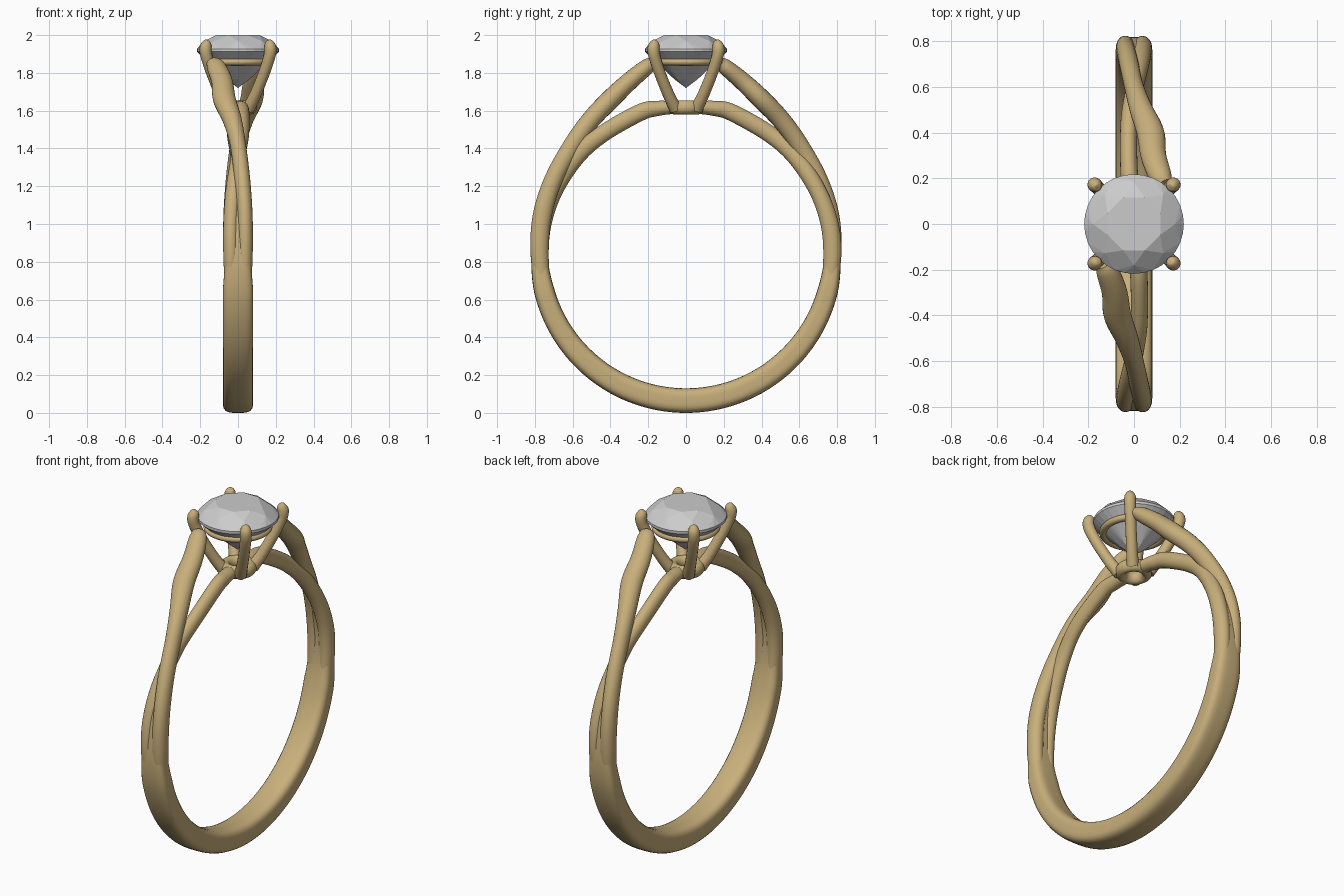
import bpy, bmesh
from math import sin, cos, pi, radians
from mathutils import Vector

if "Cube" in bpy.data.objects:
    bpy.data.objects.remove(bpy.data.objects["Cube"])

gold = bpy.data.materials.new("gold")
gold.diffuse_color = (0.58, 0.43, 0.2, 1)
gold.use_nodes = True
gold.node_tree.nodes["Principled BSDF"].inputs["Base Color"].default_value = gold.diffuse_color


def finish(name, bm, mat=None, smooth=True):
    bmesh.ops.recalc_face_normals(bm, faces=bm.faces)
    me = bpy.data.meshes.new(name)
    bm.to_mesh(me)
    bm.free()
    ob = bpy.data.objects.new(name, me)
    bpy.context.collection.objects.link(ob)
    if mat:
        me.materials.append(mat)
    if smooth:
        bpy.ops.object.select_all(action='DESELECT')
        ob.select_set(True)
        bpy.context.view_layer.objects.active = ob
        bpy.ops.object.shade_smooth_by_angle(angle=radians(40))
    return ob


def spline(keys, steps=8):
    """Catmull-Rom through keys of (x, y, z, half width, half depth)."""
    ks = [Vector(k) for k in keys]
    ks = [2 * ks[0] - ks[1]] + ks + [2 * ks[-1] - ks[-2]]
    out = []
    for a, b, c, d in zip(ks, ks[1:], ks[2:], ks[3:]):
        for i in range(steps):
            t = i / steps
            out.append(0.5 * (2 * b + (c - a) * t + (2 * a - 5 * b + 4 * c - d) * t * t
                              + (3 * b - a - 3 * c + d) * t ** 3))
    return out + [ks[-2]]


def sweep(name, pts, power=2.0, n=24, turn=1, closed=False):
    """Sweep a superellipse section; turn=-1 gives the half-turn copy about z."""
    bm = bmesh.new()
    pos = [Vector((p[0] * turn, p[1] * turn, p[2])) for p in pts]
    rings = []
    for i, p in enumerate(pos):
        t = (pos[min(i + 1, len(pos) - 1)] - pos[max(i - 1, 0)]).normalized()
        u = Vector((1, 0, 0))
        u = (u - t * u.dot(t)).normalized()
        v = t.cross(u)
        ring = []
        for k in range(n):
            c, s = cos(2 * pi * k / n), sin(2 * pi * k / n)
            e = (abs(c) ** power + abs(s) ** power) ** (-1 / power)
            ring.append(bm.verts.new(p + u * c * e * pts[i][3] + v * s * e * pts[i][4]))
        rings.append(ring)
    for a, b in zip(rings, rings[1:]):
        for k in range(n):
            bm.faces.new((a[k], a[(k + 1) % n], b[(k + 1) % n], b[k]))
    bm.faces.new(rings[0])
    bm.faces.new(rings[-1])
    return finish(name, bm, gold)


# Lower band: arc that thins out where the two strands take over
band = []
for i in range(97):
    deg = -112 + 224 * i / 96
    t = radians(deg)
    fade = max(0, (abs(deg) - 75) / 37)
    h = 0.05 + 0.015 * max(0, cos(t))
    r = 0.725 + h
    band.append((0, r * sin(t), 0.855 - r * cos(t), 0.08 - 0.04 * fade, h - 0.022 * fade))
sweep("lower_band", band, power=3.6, n=32)

# Twisting shoulder strands, repeated by a half turn about z
outer = [(-.135, -.175, 1.855, .035, .03), (-.115, -.21, 1.83, .05, .042),
         (-.085, -.30, 1.755, .056, .048), (-.072, -.40, 1.66, .06, .052),
         (-.03, -.505, 1.55, .05, .05), (0, -.60, 1.42, .042, .048),
         (.022, -.70, 1.24, .042, .048), (.036, -.76, 1.05, .041, .05),
         (.037, -.775, .85, .041, .048), (.033, -.755, .62, .035, .04)]
inner = [(0, -.06, 1.617, .04, .033), (.012, -.15, 1.612, .04, .04),
         (.022, -.243, 1.59, .038, .045), (.022, -.44, 1.478, .037, .045),
         (.002, -.575, 1.36, .038, .045), (-.022, -.69, 1.19, .042, .045),
         (-.036, -.755, 1.02, .041, .047), (-.037, -.775, .85, .041, .048),
         (-.033, -.755, .62, .035, .04)]
for side, turn in (("front", 1), ("back", -1)):
    sweep(side + "_outer_strand", spline(outer), turn=turn)
    sweep(side + "_inner_strand", spline(inner), turn=turn)

# Four prongs with rounded tips
for sx in (-1, 1):
    for sy in (-1, 1):
        keys = [(.055, .055, 1.61, .034, .034), (.09, .09, 1.68, .031, .031),
                (.135, .135, 1.79, .03, .03), (.165, .165, 1.88, .031, .031),
                (.172, .172, 1.925, .032, .032), (.168, .168, 1.95, .028, .028),
                (.164, .164, 1.967, .018, .018), (.162, .162, 1.972, .004, .004)]
        sweep("prong", spline([(k[0] * sx, k[1] * sy, *k[2:]) for k in keys], 5), n=16)


# Head rings: rail under the stone and base collar
def torus(name, z, major, minor, height):
    bpy.ops.mesh.primitive_torus_add(location=(0, 0, z), major_radius=major, minor_radius=minor,
                                     major_segments=64, minor_segments=16)
    ob = bpy.context.object
    ob.name = name
    ob.scale.z = height / minor
    ob.data.materials.append(gold)
    bpy.ops.object.shade_smooth()


torus("head_rail", 1.858, 0.165, 0.02, 0.018)
torus("base_collar", 1.618, 0.07, 0.03, 0.037)

# Round brilliant stone: convex hull of its facet corners
bm = bmesh.new()
for n, r, z, shift in ((8, .125, 2.0, 0), (8, .18, 1.968, .5), (32, .218, 1.927, 0),
                       (32, .218, 1.912, 0), (8, .06, 1.765, .5)):
    for k in range(n):
        a = 2 * pi * (k + shift) / n + pi / 8
        bm.verts.new((r * cos(a), r * sin(a), z))
bm.verts.new((0, 0, 1.72))
bmesh.ops.convex_hull(bm, input=bm.verts)
bmesh.ops.dissolve_limit(bm, angle_limit=radians(1), verts=bm.verts, edges=bm.edges)
finish("round_stone", bm, smooth=False)
